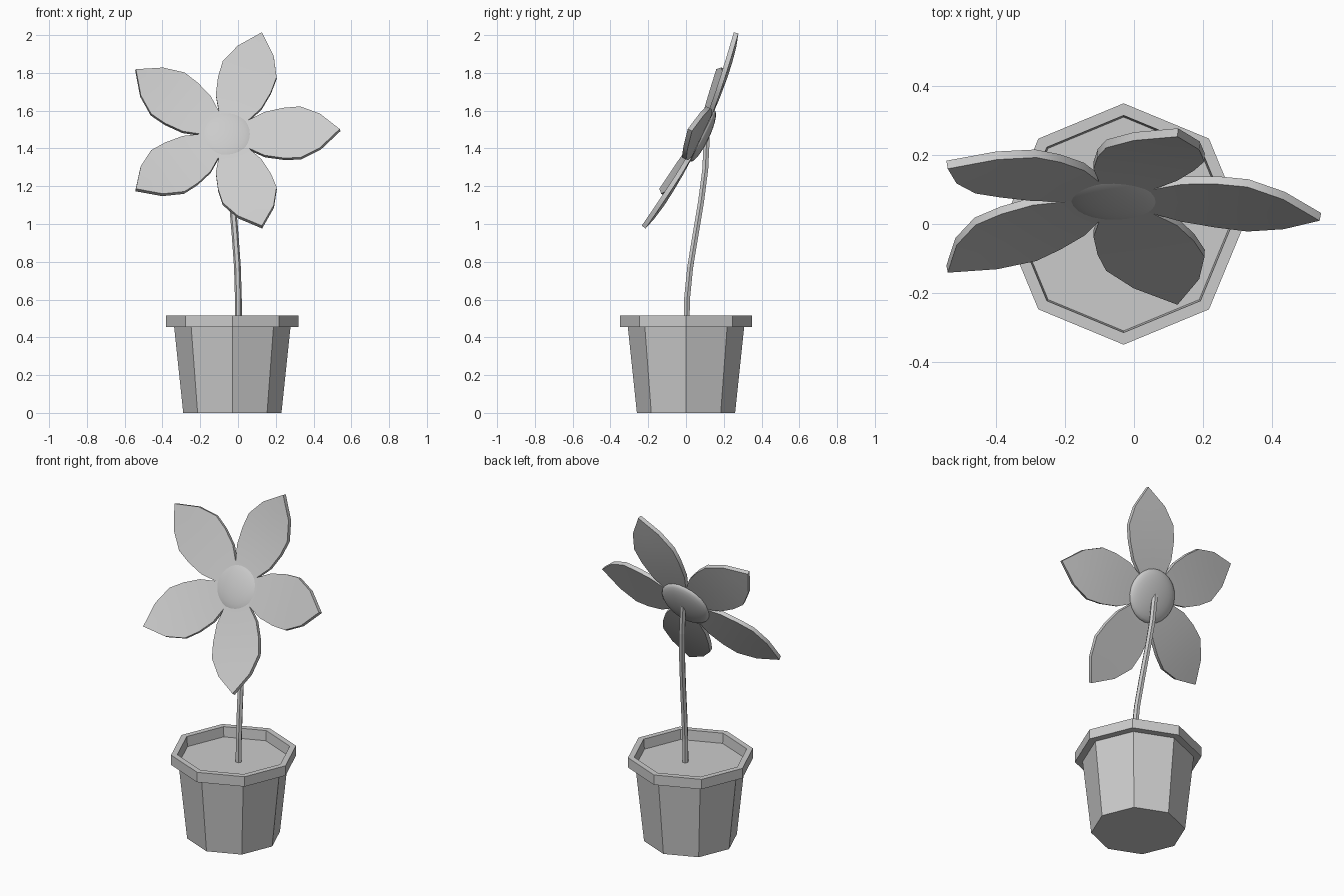
import bpy, bmesh, math
from mathutils import Matrix, Vector

cube = bpy.data.objects.get("Cube")
if cube:
    bpy.data.objects.remove(cube, do_unlink=True)

# One plain grey material
GREY = (0.6, 0.6, 0.6, 1)
grey = bpy.data.materials.new("plain grey")
grey.use_nodes = True
grey.diffuse_color = GREY
bsdf = next(n for n in grey.node_tree.nodes if n.type == 'BSDF_PRINCIPLED')
bsdf.inputs["Base Color"].default_value = GREY


def add_object(name, data):
    data.materials.append(grey)
    obj = bpy.data.objects.new(name, data)
    bpy.context.collection.objects.link(obj)
    return obj


def mesh_object(name, bm, matrix=None):
    bmesh.ops.recalc_face_normals(bm, faces=bm.faces)
    mesh = bpy.data.meshes.new(name)
    bm.to_mesh(mesh)
    bm.free()
    obj = add_object(name, mesh)
    if matrix:
        obj.matrix_world = matrix
    return obj


def smooth(obj, angle):
    bpy.ops.object.select_all(action='DESELECT')
    obj.select_set(True)
    bpy.context.view_layer.objects.active = obj
    bpy.ops.object.shade_smooth_by_angle(angle=math.radians(angle))


# Octagonal pot: one turned profile of (radius, height), capped by base and soil
profile = [(0.26, 0), (0.308, 0.455), (0.35, 0.455), (0.35, 0.515),
           (0.315, 0.515), (0.31, 0.455)]
SIDES = 8
bm = bmesh.new()
rings = [[bm.verts.new((r * math.cos(math.tau * k / SIDES),
                        r * math.sin(math.tau * k / SIDES), z))
          for k in range(SIDES)] for r, z in profile]
for low, high in zip(rings, rings[1:]):
    for k in range(SIDES):
        n = (k + 1) % SIDES
        bm.faces.new((low[k], low[n], high[n], high[k]))
bm.faces.new(rings[0])
bm.faces.new(rings[-1])
mesh_object("flower_pot", bm, Matrix.Translation((-0.03, 0, 0)))

# Bent stem
path = [(0.002, 0.003, 0.44), (0.002, 0.005, 0.6), (-0.003, 0.022, 0.77),
        (-0.015, 0.05, 0.94), (-0.03, 0.08, 1.12), (-0.045, 0.102, 1.29),
        (-0.058, 0.11, 1.46)]
curve = bpy.data.curves.new("stem", 'CURVE')
curve.dimensions = '3D'
curve.bevel_depth = 0.018
curve.bevel_resolution = 1
curve.use_fill_caps = True
spline = curve.splines.new('POLY')
spline.points.add(len(path) - 1)
for point, co in zip(spline.points, path):
    point.co = (*co, 1)
spline.use_smooth = False
add_object("stem", curve)

# Flower head frame: local z is the way the flower faces, forward and up
facing = Vector((0, -0.903, 0.43))
across = Vector((1, 0, 0))
head = Matrix((across, facing.cross(across), facing)).transposed().to_4x4()
head.translation = (-0.058, 0.085, 1.467)

# Flattened dome in the middle
bm = bmesh.new()
bmesh.ops.create_uvsphere(bm, u_segments=24, v_segments=14, radius=0.152)
bmesh.ops.scale(bm, vec=(1, 1, 0.25), verts=bm.verts)
smooth(mesh_object("flower_centre", bm, head), 60)

# Five petals: rows of (distance out, half width), cupped gently forward
outline = [(0.02, 0.025), (0.1, 0.075), (0.2, 0.127), (0.3, 0.147),
           (0.39, 0.15), (0.495, 0.1)]
TIP = 0.6


def lift(u):
    return 0.064 * (u / TIP) ** 2


for i in range(5):
    bm = bmesh.new()
    rows = [[bm.verts.new((u, s * w, lift(u))) for s in (-1, 0, 1)]
            for u, w in outline]
    for a, b in zip(rows, rows[1:]):
        for j in range(2):
            bm.faces.new((a[j], b[j], b[j + 1], a[j + 1]))
    tip = bm.verts.new((TIP, 0, lift(TIP)))
    for j in range(2):
        bm.faces.new((rows[-1][j], tip, rows[-1][j + 1]))
    petal = mesh_object(f"petal_{i + 1}", bm,
                        head @ Matrix.Rotation(math.tau * i / 5, 4, 'Z'))
    smooth(petal, 30)
    solid = petal.modifiers.new("thickness", 'SOLIDIFY')
    solid.thickness = 0.025
    solid.offset = -0.6
    # Keep the rim crisp where it meets the smooth petal faces
    edge = petal.modifiers.new("crisp_rim", 'EDGE_SPLIT')
    edge.split_angle = math.radians(40)
